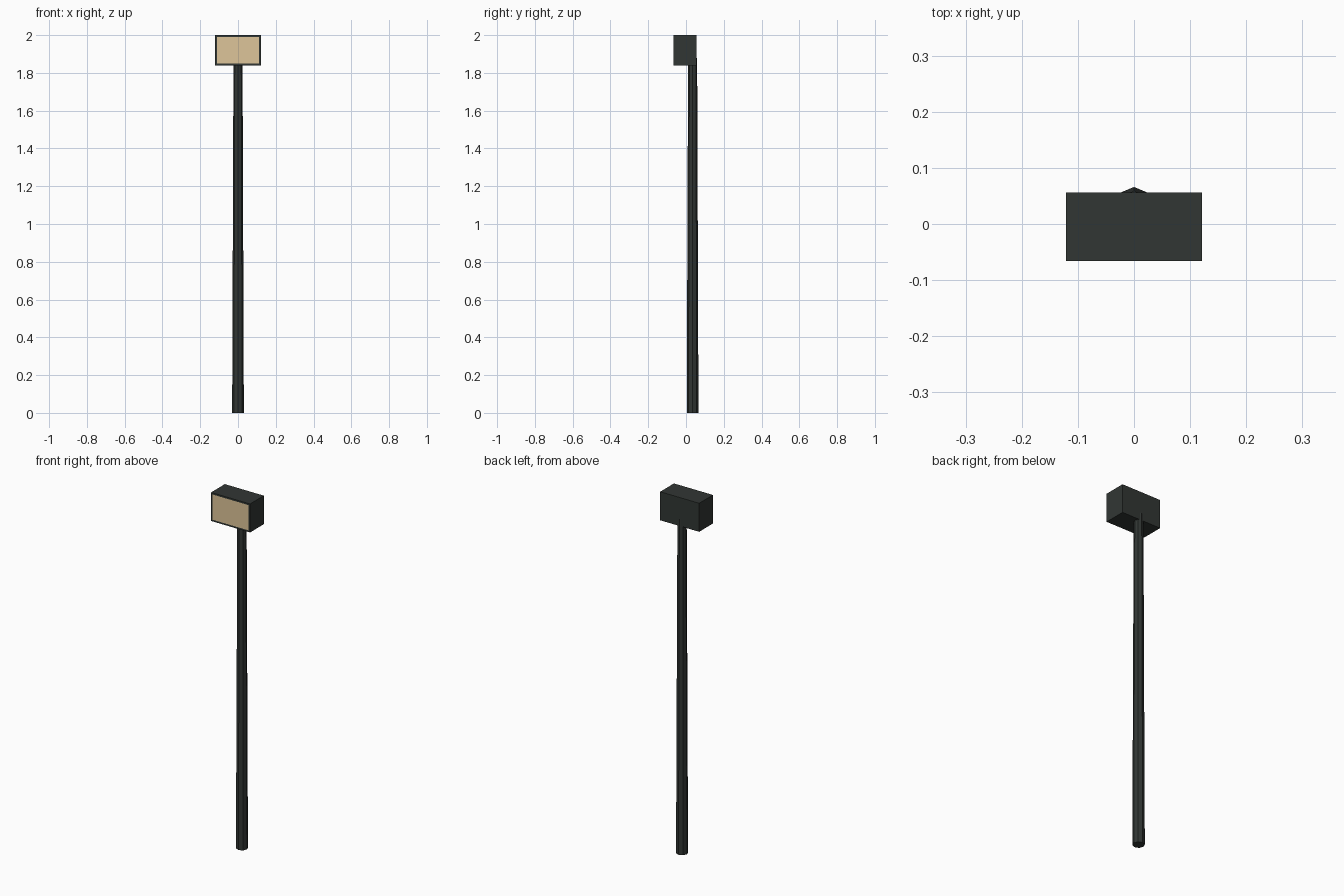
import bpy, bmesh, math
from mathutils import Matrix

if "Cube" in bpy.data.objects:
    bpy.data.objects.remove(bpy.data.objects["Cube"])


def material(name, color):
    m = bpy.data.materials.new(name)
    m.diffuse_color = (*color, 1)
    m.use_nodes = True
    m.node_tree.nodes["Principled BSDF"].inputs["Base Color"].default_value = m.diffuse_color
    return m


def add_object(name, bm, mats):
    me = bpy.data.meshes.new(name)
    bm.normal_update()
    bm.to_mesh(me)
    bm.free()
    for m in mats:
        me.materials.append(m)
    ob = bpy.data.objects.new(name, me)
    bpy.context.collection.objects.link(ob)
    return ob


dark = material("dark_metal", (0.031, 0.037, 0.034))
glow = material("warm_lens", (0.73, 0.56, 0.32))

# Lamp housing: box with an inset lens on the front face
W, Y0, Y1, Z0, Z1 = 0.121, -0.066, 0.056, 1.84, 2.0
bm = bmesh.new()
bmesh.ops.create_cube(bm, size=1, matrix=Matrix.Translation((0, (Y0 + Y1) / 2, (Z0 + Z1) / 2))
                      @ Matrix.Diagonal((2 * W, Y1 - Y0, Z1 - Z0, 1)))
bm.normal_update()
front = min(bm.faces, key=lambda f: f.calc_center_median().y)
bmesh.ops.inset_region(bm, faces=[front], thickness=0.013)
front.material_index = 1
add_object("lamp_housing", bm, [dark, glow])

# Tapered octagonal post, running up into the back of the housing
POST_TOP, POST_Y = 1.88, 0.035
bm = bmesh.new()
bmesh.ops.create_cone(bm, cap_ends=True, segments=8, radius1=0.031, radius2=0.024, depth=POST_TOP,
                      matrix=Matrix.Translation((0, POST_Y, POST_TOP / 2)))
add_object("post", bm, [dark])
